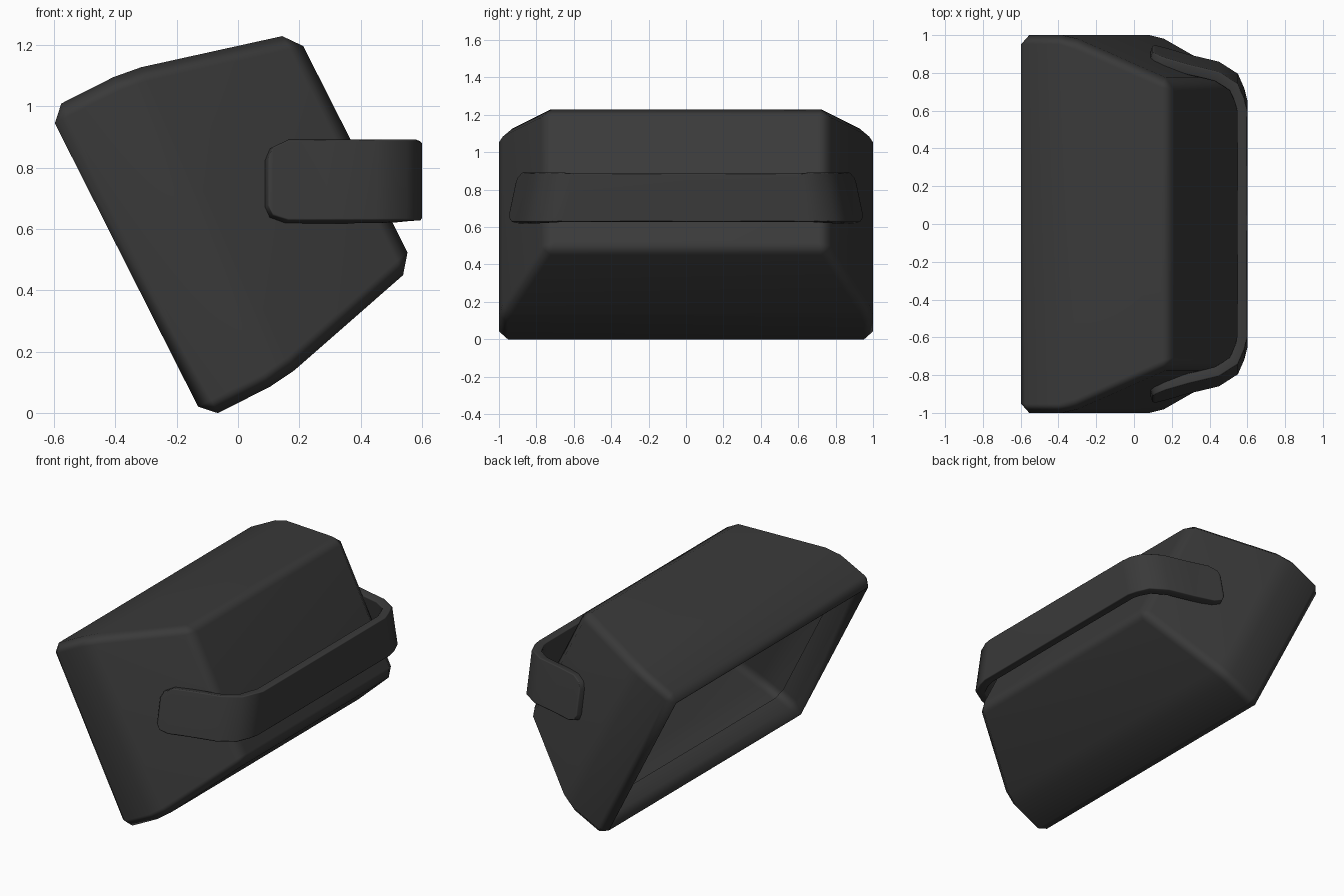
import bpy
import bmesh
from math import radians
from mathutils import Vector

cube = bpy.data.objects.get("Cube")
if cube:
    bpy.data.objects.remove(cube)

dark = bpy.data.materials.new("dark_grey")
dark.use_nodes = True
colour = (0.042, 0.042, 0.042, 1)
dark.diffuse_color = colour
dark.node_tree.nodes["Principled BSDF"].inputs["Base Color"].default_value = colour


def finish(bm, name):
    mesh = bpy.data.meshes.new(name)
    bm.to_mesh(mesh)
    bm.free()
    mesh.shade_smooth()
    mesh.materials.append(dark)
    obj = bpy.data.objects.new(name, mesh)
    bpy.context.collection.objects.link(obj)
    return obj


def bevel(obj, width, angle):
    mod = obj.modifiers.new("bevel", 'BEVEL')
    mod.width = width
    mod.segments = 1
    mod.limit_method = 'ANGLE'
    mod.angle_limit = radians(angle)
    obj.modifiers.new("normals", 'WEIGHTED_NORMAL').keep_sharp = True


# Tilted housing shell: closed far end, taper, open rim and a short lip folded inside
depth_axis = Vector((0.892, 0, 0.451))
height_axis = Vector((-0.451, 0, 0.892))
centre = height_axis * 0.595
RIM = 0.1
H, Y, FRONT = 0.566, 1.0, -0.107
sections = [(0.73, 0.425, 0.755), (0.18, H, Y), (FRONT, H, Y),
            (FRONT, H - RIM, Y - RIM), (0.04, H - RIM, Y - RIM)]

bm = bmesh.new()


def ring(depth, half_h, half_y):
    return [bm.verts.new(centre + depth_axis * depth + height_axis * half_h * sh
                         + Vector((0, half_y * sy, 0)))
            for sh, sy in ((-1, -1), (-1, 1), (1, 1), (1, -1))]


rings = [ring(*s) for s in sections]
bm.faces.new(rings[0])
for a, b in zip(rings, rings[1:]):
    for i in range(4):
        j = (i + 1) % 4
        bm.faces.new((a[j], a[i], b[i], b[j]))
bmesh.ops.recalc_face_normals(bm, faces=bm.faces)
housing = finish(bm, "housing")
bevel(housing, 0.048, 10)

# Upright strap: half of the band as columns (x, y, low z, high z), mirrored
LOW, HIGH = 0.628, 0.892
columns = [(0.098, 0.929, 0.68, 0.83), (0.115, 0.924, 0.645, 0.868),
           (0.165, 0.908, LOW, HIGH), (0.29, 0.872, LOW, HIGH),
           (0.45, 0.834, LOW, HIGH), (0.55, 0.77, LOW, HIGH),
           (0.585, 0.69, LOW, HIGH), (0.6, 0.63, LOW, HIGH - 0.006),
           (0.6, 0, LOW, HIGH - 0.006)]
bm = bmesh.new()
rows = []
for x, y, low, high in columns:
    lean = 0.21 if y else 0
    rows.append([bm.verts.new((x, -y + lean * (z - 0.755), z)) for z in (low, high)])
for a, b in zip(rows, rows[1:]):
    bm.faces.new((a[0], b[0], b[1], a[1]))
strap = finish(bm, "strap")
mirror = strap.modifiers.new("mirror", 'MIRROR')
mirror.use_axis = (False, True, False)
solid = strap.modifiers.new("thickness", 'SOLIDIFY')
solid.thickness = 0.055
solid.offset = -1
solid.use_even_offset = True
bevel(strap, 0.006, 60)
